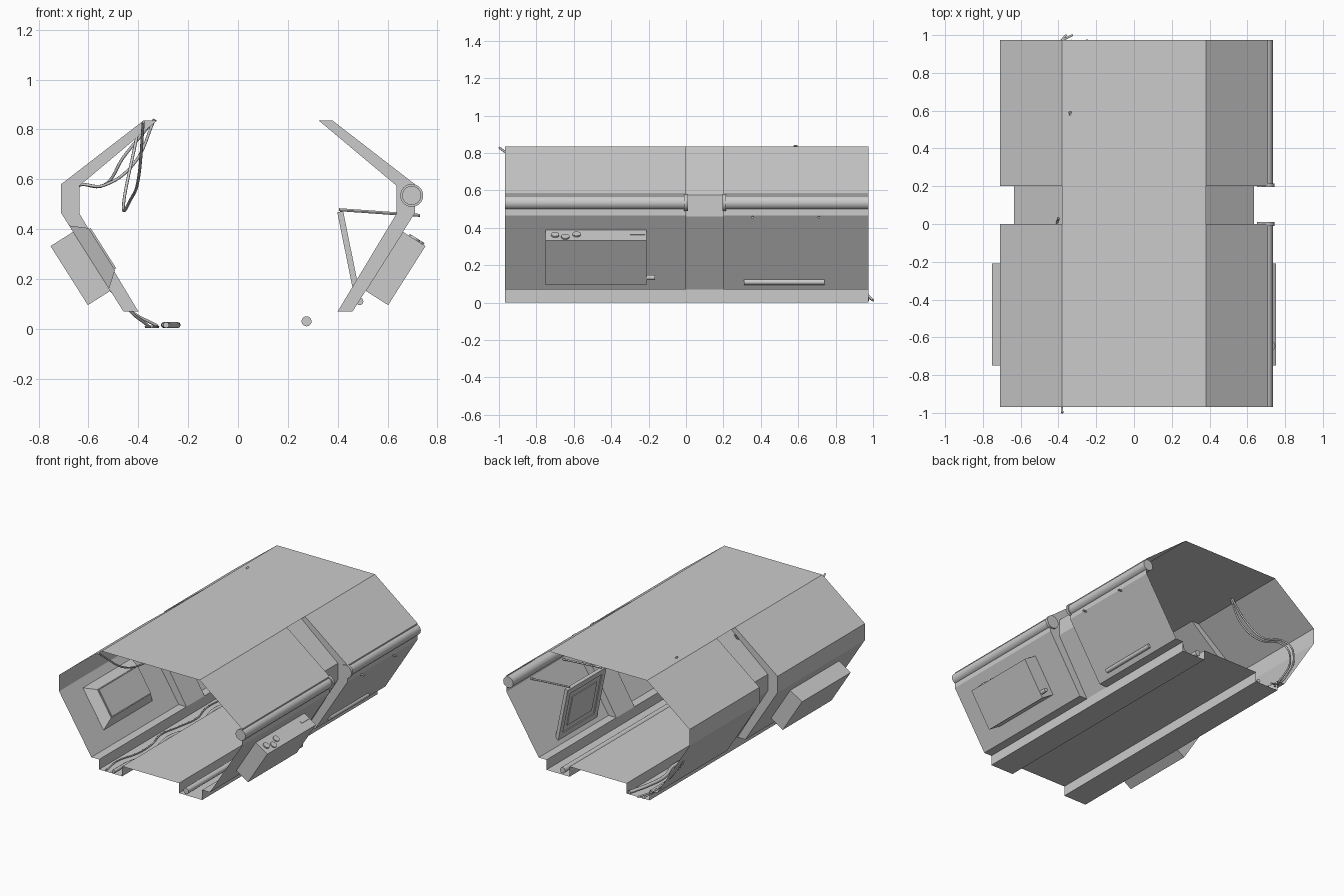
import bpy, bmesh, math
from mathutils import Vector

if "Cube" in bpy.data.objects:
    bpy.data.objects.remove(bpy.data.objects["Cube"])

Y0, Y1 = -0.968, 0.975


def finish(bm, name, smooth=False):
    bmesh.ops.remove_doubles(bm, verts=bm.verts, dist=1e-5)
    bmesh.ops.recalc_face_normals(bm, faces=bm.faces)
    me = bpy.data.meshes.new(name)
    bm.to_mesh(me)
    bm.free()
    ob = bpy.data.objects.new(name, me)
    bpy.context.collection.objects.link(ob)
    if smooth:
        bpy.context.view_layer.objects.active = ob
        ob.select_set(True)
        bpy.ops.object.shade_smooth_by_angle()
        ob.select_set(False)
    return ob


def hexa(name, lo, hi):
    """Closed block between two matching quads."""
    bm = bmesh.new()
    a = [bm.verts.new(p) for p in lo]
    b = [bm.verts.new(p) for p in hi]
    bm.faces.new(a)
    bm.faces.new(b)
    for i in range(4):
        j = (i + 1) % 4
        bm.faces.new((a[i], a[j], b[j], b[i]))
    return finish(bm, name)


def on_wall(side, t, y, n):
    """Point on the sloping lower wall: t down the slope, n outward."""
    return Vector((side * (0.71 - 0.535 * t + 0.845 * n), y, 0.465 - 0.845 * t - 0.535 * n))


def wall_block(name, side, t0, t1, y0, y1, n0, n1, taper=0.0):
    def quad(n, k):
        return [on_wall(side, t, y, n) for t, y in
                ((t0 + k, y0 + k), (t1 - k, y0 + k), (t1 - k, y1 - k), (t0 + k, y1 - k))]
    return hexa(name, quad(n0, 0), quad(n1, taper))


def rod(name, a, b, r, seg=24):
    a, b = Vector(a), Vector(b)
    bm = bmesh.new()
    bmesh.ops.create_cone(bm, cap_ends=True, segments=seg, radius1=r, radius2=r, depth=(b - a).length)
    rot = (b - a).to_track_quat('Z', 'Y').to_matrix()
    for v in bm.verts:
        v.co = rot @ v.co + (a + b) / 2
    return finish(bm, name, True)


def cable(name, pts, r):
    cu = bpy.data.curves.new(name, 'CURVE')
    cu.dimensions = '3D'
    cu.bevel_depth, cu.bevel_resolution, cu.use_fill_caps = r, 2, True
    cu.resolution_u = 8
    sp = cu.splines.new('BEZIER')
    sp.bezier_points.add(len(pts) - 1)
    for p, co in zip(sp.bezier_points, pts):
        p.co = co
        p.handle_left_type = p.handle_right_type = 'AUTO'
    ob = bpy.data.objects.new(name, cu)
    bpy.context.collection.objects.link(ob)
    return ob


# Corridor shell: open-ended skin with a recessed rib in the middle
low = [(0.40, 0.07), (0.40, 0.0), (0.22, 0.0), (0.22, 0.07)]
outer = [(0.38, 0.835), (0.38, 0.835), (0.71, 0.58), (0.71, 0.465), (0.46, 0.07)] + low
inner = [(0.38, 0.835), (0.325, 0.835), (0.635, 0.575), (0.635, 0.46), (0.40, 0.07)] + low
bm = bmesh.new()
rings = []
for prof, y in ((outer, Y0), (outer, 0.0), (inner, 0.0), (inner, 0.2), (outer, 0.2), (outer, Y1)):
    loop = prof + [(-x, z) for x, z in reversed(prof)]
    rings.append([bm.verts.new((x, y, z)) for x, z in loop])
for a, b in zip(rings, rings[1:]):
    for i in range(len(a)):
        j = (i + 1) % len(a)
        bm.faces.new((a[i], a[j], b[j], b[i]))
bmesh.ops.remove_doubles(bm, verts=bm.verts, dist=1e-5)
bmesh.ops.dissolve_degenerate(bm, edges=bm.edges, dist=1e-5)
finish(bm, "corridor_shell")

# Equipment boxes outside both lower walls
for side, tag in ((-1, "left"), (1, "right")):
    wall_block(tag + "_wall_box", side, 0.09, 0.37, -0.75, -0.21, 0.0, 0.107)

# Inner tapered surround and panel on the left wall
wall_block("left_inner_surround", -1, 0.06, 0.36, -0.75, -0.21, 0.0, -0.06, 0.05)
wall_block("left_inner_panel", -1, 0.115, 0.305, -0.695, -0.265, -0.06, -0.068)

# Caps, slot and latch on the right box
for i, (y, n) in enumerate(((-0.70, 0.055), (-0.645, 0.075), (-0.585, 0.05))):
    rod(f"box_cap_{i}", on_wall(1, 0.092, y, n), on_wall(1, 0.082, y, n), 0.022)
wall_block("box_slot", 1, 0.086, 0.091, -0.30, -0.22, 0.035, 0.05)
rod("box_latch", on_wall(1, 0.334, -0.215, 0.09), on_wall(1, 0.334, -0.165, 0.09), 0.014)

# Side pipes with end flanges
for i, (a, b) in enumerate(((Y0, 0.005), (0.2, Y1))):
    rod(f"side_pipe_{i}", (0.697, a, 0.535), (0.697, b, 0.535), 0.038, 32)
    joint = 0.0 if i == 0 else 0.205
    rod(f"pipe_flange_{i}", (0.697, joint - 0.01, 0.535), (0.697, joint + 0.01, 0.535), 0.046, 32)

# Open hatch inside the right wall: four frame bars and an inset panel
foot, head = Vector((0.485, 0, 0.10)), Vector((0.41, 0, 0.47))
slope = (head - foot).normalized()
normal = Vector((-slope.z, 0, slope.x))
size = (head - foot).length


def hatch_block(name, u0, u1, y0, y1, d):
    def quad(k):
        return [foot + slope * u + Vector((0, y, 0)) + normal * k
                for u, y in ((u0, y0), (u1, y0), (u1, y1), (u0, y1))]
    return hexa(name, quad(-d), quad(d))


hatch_block("hatch_frame_bottom", 0, 0.04, 0.31, 0.74, 0.012)
hatch_block("hatch_frame_top", size - 0.04, size, 0.31, 0.74, 0.012)
hatch_block("hatch_frame_front", 0.04, size - 0.04, 0.31, 0.35, 0.012)
hatch_block("hatch_frame_back", 0.04, size - 0.04, 0.70, 0.74, 0.012)
hatch_block("hatch_sheet", 0.03, size - 0.03, 0.34, 0.71, 0.005)
hatch_block("hatch_raised_panel", 0.08, size - 0.08, 0.39, 0.66, 0.011)
for i, y in enumerate((0.355, 0.71)):
    rod(f"hatch_stay_{i}", (0.405, y, 0.478), (0.73, y, 0.455), 0.006, 12)
rod("hatch_hinge", (0.488, 0.31, 0.11), (0.488, 0.74, 0.11), 0.015, 16)

# Pipe in the right trench
rod("trench_pipe", (0.275, Y0, 0.03), (0.275, Y1, 0.03), 0.02)

# Cables lying in the left trench
n = 12
for name, x, amp, r in (("trench_cable_thick", -0.27, 0.028, 0.012),
                        ("trench_cable_thin", -0.345, 0.025, 0.005)):
    cable(name, [(x + amp * math.sin(i * 1.9 + x * 9), Y0 + (Y1 - Y0) * i / n, r + 0.003)
                 for i in range(n + 1)], r)

# Hanging cables along the left wall
cable("front_hanging_cable", [(-0.38, -1.0, 0.83), (-0.40, -0.67, 0.60), (-0.43, -0.37, 0.52),
                              (-0.46, -0.2, 0.48), (-0.40, 0.03, 0.80)], 0.006)
for i, d in enumerate((0.0, 0.035)):
    cable(f"rear_hanging_cable_{i}", [(-0.335, 0.58 + d * 0.3, 0.84), (-0.42 - d, 0.6, 0.66 + d),
                                      (-0.54, 0.64 + d, 0.575), (-0.645, 0.70 + d, 0.57),
                                      (-0.64, 0.82 + d, 0.40), (-0.44, 0.91 + d, 0.08),
                                      (-0.36 + d, 1.0, 0.012)], 0.006)
